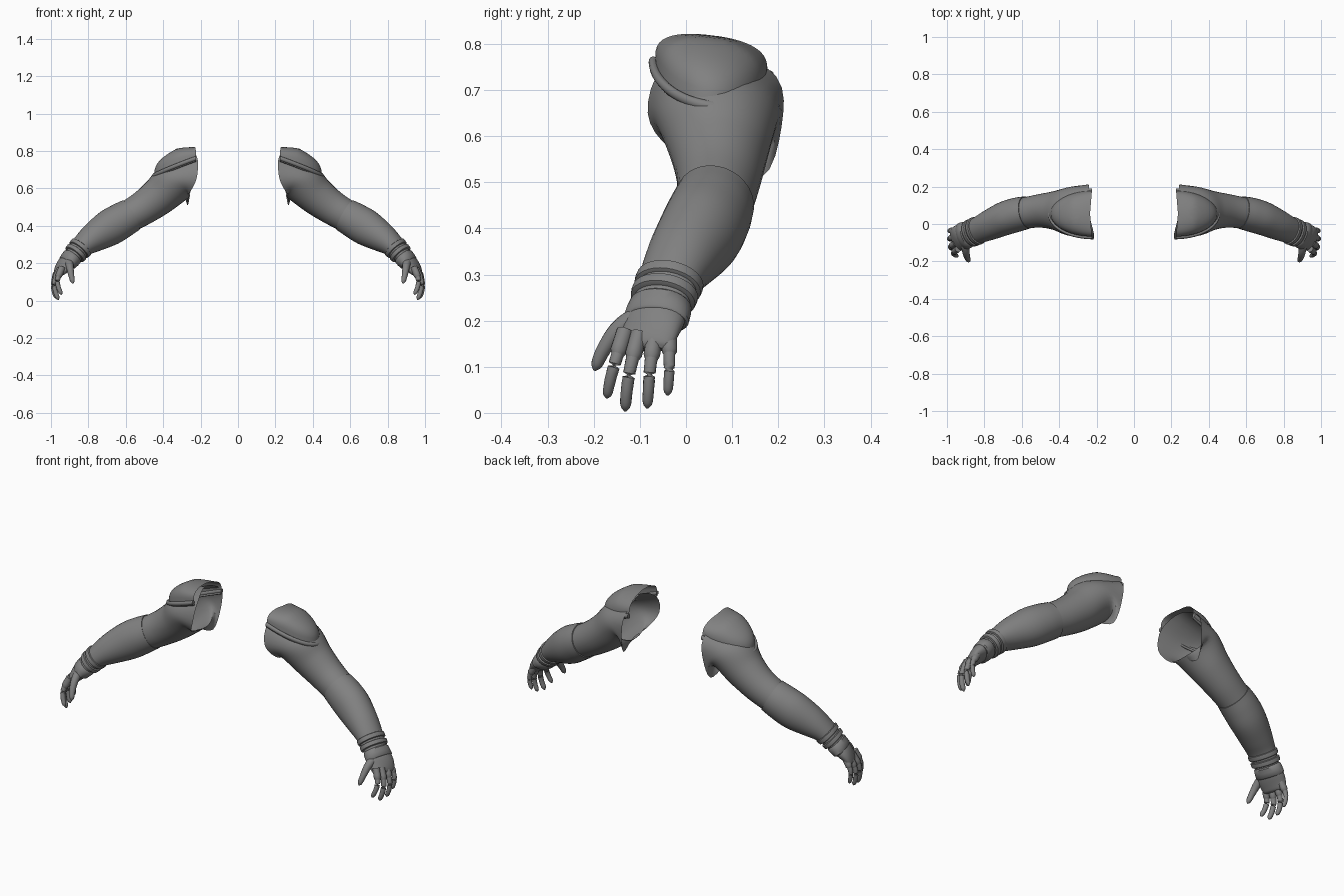
import bpy, bmesh, math
from mathutils import Vector

if "Cube" in bpy.data.objects:
    bpy.data.objects.remove(bpy.data.objects["Cube"])

SEG = 32
grey = bpy.data.materials.new("plain grey")
grey.diffuse_color = (0.22, 0.22, 0.22, 1)
grey.use_nodes = True
grey.node_tree.nodes["Principled BSDF"].inputs["Base Color"].default_value = grey.diffuse_color


def spline(rows, t):
    """Catmull-Rom through equal-length rows, t in 0..len-1."""
    i = min(int(t), len(rows) - 2)
    f = t - i
    p1, p2 = Vector(rows[i]), Vector(rows[i + 1])
    p0 = Vector(rows[i - 1]) if i else 2 * p1 - p2
    p3 = Vector(rows[i + 2]) if i + 2 < len(rows) else 2 * p2 - p1
    return 0.5 * (2 * p1 + (p2 - p0) * f + (2 * p0 - 5 * p1 + 4 * p2 - p3) * f * f
                  + (3 * p1 - p0 - 3 * p2 + p3) * f ** 3)


def sample(rows, steps):
    n = (len(rows) - 1) * steps
    return [spline(rows, k / steps) for k in range(n + 1)]


def skin(name, rings, closed=True, cap_start=False, cap_end=False):
    """Bridge rings of points into a mesh, mirrored to the other arm."""
    bm = bmesh.new()
    vs = [[bm.verts.new(p) for p in r] for r in rings]
    n = len(rings[0])
    for a, b in zip(vs, vs[1:]):
        for j in range(n if closed else n - 1):
            k = (j + 1) % n
            bm.faces.new((a[j], a[k], b[k], b[j]))
    if cap_start:
        bm.faces.new(vs[0][::-1])
    if cap_end:
        bm.faces.new(vs[-1])
    bmesh.ops.recalc_face_normals(bm, faces=bm.faces)
    me = bpy.data.meshes.new(name)
    bm.to_mesh(me)
    bm.free()
    me.materials.append(grey)
    ob = bpy.data.objects.new(name, me)
    bpy.context.collection.objects.link(ob)
    bpy.ops.object.select_all(action='DESELECT')
    ob.select_set(True)
    bpy.context.view_layer.objects.active = ob
    bpy.ops.object.shade_smooth_by_angle(angle=math.radians(40))
    ob.modifiers.new("mirror", 'MIRROR').use_mirror_merge = False
    return ob


def ellipse_rings(rows, seg=SEG):
    """Rows are x, y, z, half width, half height along a limb."""
    out = []
    for i, r in enumerate(rows):
        c = Vector(r[:3])
        a, b = rows[max(i - 1, 0)], rows[min(i + 1, len(rows) - 1)]
        t = (Vector(b[:3]) - Vector(a[:3])).normalized()
        side = t.cross(Vector((0, 0, 1))).normalized()
        if side.y > 0:
            side.negate()
        up = side.cross(t)
        if up.x < 0:
            up.negate()
        ang = [2 * math.pi * j / seg for j in range(seg)]
        out.append([c + up * r[4] * math.cos(q) + side * r[3] * math.sin(q) for q in ang])
    return out


# Upper sleeve: irregular armhole blended into round sections
armhole = [(.24, .06, .80), (.215, -.05, .75), (.222, -.083, .65), (.26, -.035, .575),
           (.28, .06, .55), (.267, .165, .512), (.25, .207, .62), (.24, .195, .73)]
loop = armhole[-2:] + armhole + armhole[:3]
hole = [spline(loop, 2 + 8 * j / SEG) for j in range(SEG)]
arm = [(.335, .068, .637, .132, .112), (.42, .072, .56, .105, .102),
       (.50, .07, .50, .09, .092), (.58, .06, .452, .083, .086)]
rings = [hole] + ellipse_rings(arm)
columns = [sample([r[j] for r in rings], 6) for j in range(SEG)]
skin("upper_sleeve", [list(r) for r in zip(*columns)])

# Forearm sleeve with a small lip at the elbow
fore = sample([(.572, .062, .457, .087, .091), (.625, .05, .427, .091, .096),
               (.69, .03, .388, .09, .097), (.77, -.005, .338, .081, .08),
               (.83, -.032, .293, .071, .06), (.885, -.055, .235, .062, .045)], 5)
lip = fore[0].copy()
lip[3], lip[4] = .080, .083
skin("forearm_sleeve", ellipse_rings([lip] + fore))


# Wrist bands and glove cuff: hollow-ended collars with beveled edges
def collar(name, a, b, bulge=.004):
    a, b = Vector(a), Vector(b)
    rows = []
    for f, grow in ((0, -.012), (.02, -.002), (.12, bulge), (.5, bulge + .001),
                    (.88, bulge), (.98, -.002), (1, -.012)):
        r = a.lerp(b, f)
        r[3] += grow
        r[4] += grow
        rows.append(r)
    skin(name, ellipse_rings(rows))


collar("upper_wrist_band", (.835, -.034, .289, .072, .061), (.853, -.041, .269, .071, .058))
collar("lower_wrist_band", (.859, -.044, .263, .071, .057), (.876, -.051, .244, .069, .055))
collar("glove_cuff", (.881, -.053, .239, .066, .05), (.916, -.066, .198, .072, .044), .003)

# Palm
palm = sample([(.885, -.055, .235, .06, .042), (.918, -.068, .2, .069, .04),
               (.943, -.08, .168, .067, .03), (.957, -.086, .147, .06, .021),
               (.962, -.088, .138, .05, .010)], 4)
skin("palm", ellipse_rings(palm), cap_end=True)


# Fingers with rounded tips, each with a short glove sleeve at the knuckle
def finger(name, pts, r0, r1):
    path = sample(pts, 6)
    n = len(path) - 1
    rows = []
    for i, p in enumerate(path):
        f = i / n
        r = r0 + (r1 - r0) * f
        r *= math.sqrt(max(.05, 1 - max(0, (f - .86) / .14) ** 2))
        rows.append((*p, r, r))
    skin(name, ellipse_rings(rows, 14), cap_start=True, cap_end=True)
    if name != "thumb":
        sleeve = [(*path[i], r0 + .003, r0 + .004) for i in range(5)]
        tail = (*path[4], r0 - .002, r0 - .002)
        skin(name + "_sleeve", ellipse_rings(sleeve + [(*path[5], r0 - .002, r0 - .002)], 14),
             cap_start=True)


finger("index_finger", [(.940, -.132, .178), (.964, -.152, .115),
                        (.960, -.164, .072), (.943, -.172, .032)], .015, .011)
finger("middle_finger", [(.950, -.101, .172), (.979, -.119, .105),
                         (.977, -.128, .052), (.960, -.132, .004)], .015, .012)
finger("ring_finger", [(.955, -.067, .170), (.984, -.077, .105),
                       (.985, -.081, .055), (.970, -.084, .010)], .015, .011)
finger("little_finger", [(.955, -.036, .170), (.983, -.036, .118),
                         (.985, -.037, .078), (.975, -.040, .038)], .014, .010)
finger("thumb", [(.905, -.095, .215), (.899, -.145, .182),
                 (.892, -.178, .138), (.882, -.199, .092)], .024, .012)

# Shoulder pad: dome over half an ellipse with a tilted base
def pad_base(u, grow=0):
    x = .225 + (.222 + grow) * math.cos(u)
    y = .055 + (.122 + grow) * math.sin(u)
    return x, y


def base_height(x, y):
    return .748 - .36 * (x - .225) - .12 * (y - .055)


US = [math.radians(-90 + 180 * i / 36) for i in range(37)]
dome = []
for j in range(13):
    v = math.pi / 2 * j / 12
    row = []
    for u in US:
        bx, by = pad_base(u)
        x = .235 + (bx - .235) * math.cos(v)
        y = .055 + (by - .055) * math.cos(v)
        h = .074 + .032 * min(1, max(0, x - .235) / .09)
        row.append((x, y, base_height(x, y) + h * math.sin(v) ** .6))
    dome.append(row)
skin("shoulder_pad", dome, closed=False)

# Rolled rim and thinner piping under the pad
def rim(name, grow, drop, w, h):
    rings = []
    for u in US:
        x, y = pad_base(u, grow)
        z = base_height(x, y) - drop
        d = Vector((math.cos(u), math.sin(u), 0))
        rings.append([Vector((x, y, z)) + d * w * math.cos(q) + Vector((0, 0, h * math.sin(q)))
                      for q in (2 * math.pi * k / 12 for k in range(12))])
    skin(name, rings, cap_start=True, cap_end=True)


rim("pad_rim", .004, .002, .010, .012)
rim("pad_piping", -.002, .014, .007, .006)
